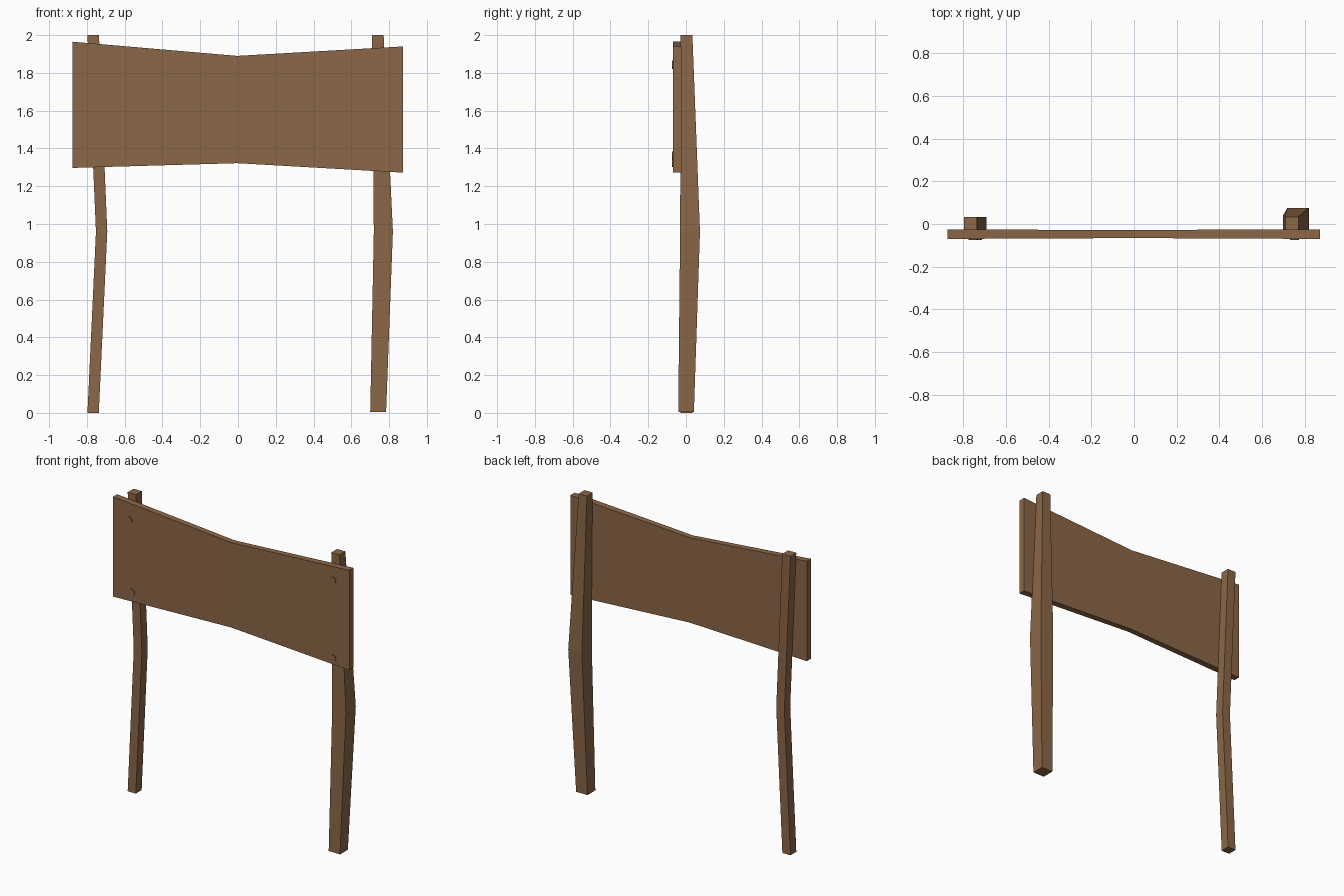
import bpy, bmesh, math
from mathutils import Matrix

if "Cube" in bpy.data.objects:
    bpy.data.objects.remove(bpy.data.objects["Cube"])

wood = bpy.data.materials.new("brown wood")
wood.diffuse_color = (0.26, 0.135, 0.063, 1)
wood.use_nodes = True
wood.node_tree.nodes["Principled BSDF"].inputs["Base Color"].default_value = wood.diffuse_color


def finish(name, bm):
    bmesh.ops.recalc_face_normals(bm, faces=bm.faces)
    me = bpy.data.meshes.new(name)
    bm.to_mesh(me)
    bm.free()
    me.materials.append(wood)
    ob = bpy.data.objects.new(name, me)
    bpy.context.collection.objects.link(ob)
    return ob


def loft(name, rings):
    """Skin a list of four-cornered rings and cap both ends."""
    bm = bmesh.new()
    vs = [[bm.verts.new(p) for p in ring] for ring in rings]
    for a, b in zip(vs, vs[1:]):
        for i in range(4):
            j = (i + 1) % 4
            bm.faces.new((a[i], a[j], b[j], b[i]))
    bm.faces.new(vs[0])
    bm.faces.new(vs[-1])
    return finish(name, bm)


def post(name, sections):
    # section: z, x0, x1, y0, y1
    loft(name, [[(x0, y0, z), (x1, y0, z), (x1, y1, z), (x0, y1, z)]
                for z, x0, x1, y0, y1 in sections])


# Crooked posts with a bend at mid height
post("left_post", [(0.0, -0.797, -0.737, -0.028, 0.034),
                   (0.96, -0.752, -0.692, -0.028, 0.034),
                   (2.0, -0.797, -0.736, -0.028, 0.034)])
post("right_post", [(0.005, 0.70, 0.784, -0.041, 0.042),
                    (0.96, 0.719, 0.82, -0.031, 0.074),
                    (2.0, 0.71, 0.771, -0.028, 0.034)])

# Sign board, pinched in the middle: x, z0, z1, y0, y1
loft("sign_board", [[(x, y0, z0), (x, y1, z0), (x, y1, z1), (x, y0, z1)]
                    for x, z0, z1, y0, y1 in [(-0.876, 1.297, 1.965, -0.070, -0.026),
                                              (-0.004, 1.322, 1.89, -0.066, -0.028),
                                              (0.873, 1.272, 1.94, -0.070, -0.025)]])

# Bolt heads on the front of the board
for i, (x, z) in enumerate([(-0.755, 1.843), (-0.736, 1.363), (0.753, 1.843), (0.753, 1.323)]):
    bm = bmesh.new()
    bmesh.ops.create_cone(bm, cap_ends=True, segments=8, radius1=0.022, radius2=0.022,
                          depth=0.03, matrix=Matrix.Translation((x, -0.06, z))
                          @ Matrix.Rotation(math.pi / 2, 4, 'X'))
    finish(f"bolt_{i + 1}", bm)
